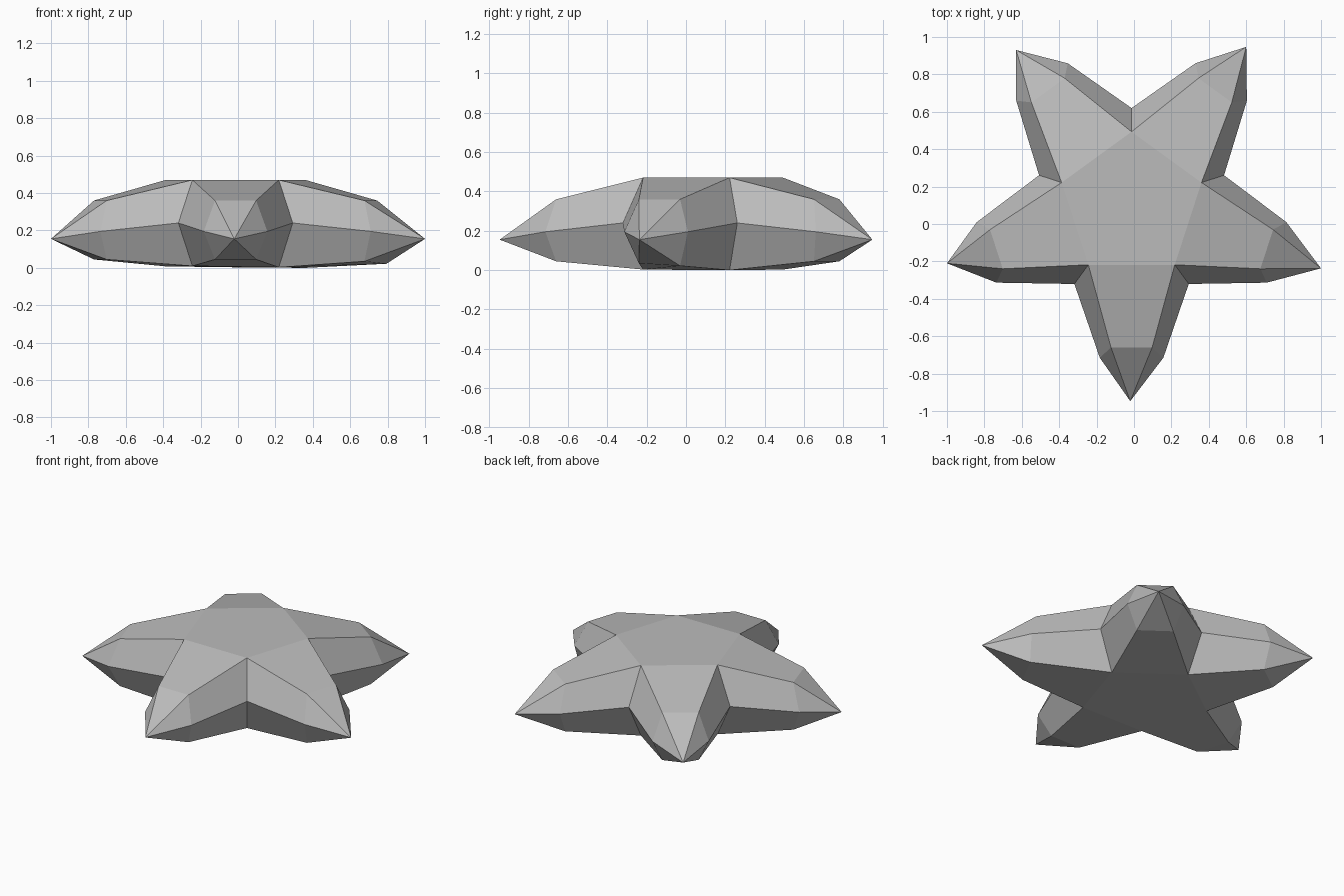
import bpy, bmesh, math
from mathutils import Vector

cube = bpy.data.objects.get("Cube")
if cube:
    bpy.data.objects.remove(cube, do_unlink=True)

CX, CY = -0.013, 0.1                      # hub of the star
# Arm tips, anticlockwise from the front arm
TIPS = [(-0.02, -0.947), (1.0, -0.237), (0.6, 0.947), (-0.63, 0.93), (-1.0, -0.21)]
TIP_Z = 0.155

bm = bmesh.new()


def add(x, y, z):
    return bm.verts.new((x, y, z))


def polar(radius, degrees, z):
    a = math.radians(degrees)
    return add(CX + radius * math.cos(a), CY + radius * math.sin(a), z)


def arm_point(k, along, side, z):
    """Point on arm k, measured along and across its direction."""
    a = math.radians(-90 + 72 * k)
    d = Vector((math.cos(a), math.sin(a)))
    n = Vector((-d.y, d.x))
    p = Vector((CX, CY)) + d * along + n * side
    return add(p.x, p.y, z)


# Valleys between the arms: upper hub, outer edge and lower hub corners
valley = [-54 + 72 * k for k in range(5)]
hub_top = [polar(0.393, a, 0.47) for a in valley]
notch = [polar(0.52, a, 0.24) for a in valley]
hub_base = [polar(0.393, a, z) for a, z in zip(valley, (0.003, 0.0, 0.003, 0.008, 0.01))]
bm.faces.new(hub_top)
bm.faces.new(hub_base[::-1])

# Five faceted arms
for k, (tx, ty) in enumerate(TIPS):
    tip = add(tx, ty, TIP_Z)
    ends = {}
    for s, v in ((-1, (k - 1) % 5), (1, k)):
        top = arm_point(k, 0.76, 0.11 * s, 0.36)
        mid = arm_point(k, 0.815, 0.17 * s, 0.195)
        base = arm_point(k, 0.76, 0.11 * s, 0.045)
        if k == 1:                        # this arm sags slightly underneath
            base.co.z = 0.022 if s == 1 else 0.035
            base.co.x += 0.05 if s == 1 else 0.0
        ends[s] = (v, top, mid, base)
        # Upper and lower flanks
        for hub, corner in ((hub_top, top), (hub_base, base)):
            bm.faces.new((hub[v], notch[v], mid, corner))
            bm.faces.new((corner, mid, tip))
    # Broad top and underside strips with their end triangles
    for hub, i in ((hub_top, 1), (hub_base, 3)):
        a, b = ends[-1], ends[1]
        bm.faces.new((hub[a[0]], a[i], b[i], hub[b[0]]))
        bm.faces.new((a[i], tip, b[i]))

bmesh.ops.recalc_face_normals(bm, faces=bm.faces)
mesh = bpy.data.meshes.new("star")
bm.to_mesh(mesh)
bm.free()

# Plain grey, flat shaded
grey = bpy.data.materials.new("grey")
grey.use_nodes = True
colour = (0.5, 0.5, 0.5, 1.0)
grey.diffuse_color = colour
grey.node_tree.nodes["Principled BSDF"].inputs["Base Color"].default_value = colour
mesh.materials.append(grey)

star = bpy.data.objects.new("star", mesh)
bpy.context.collection.objects.link(star)
